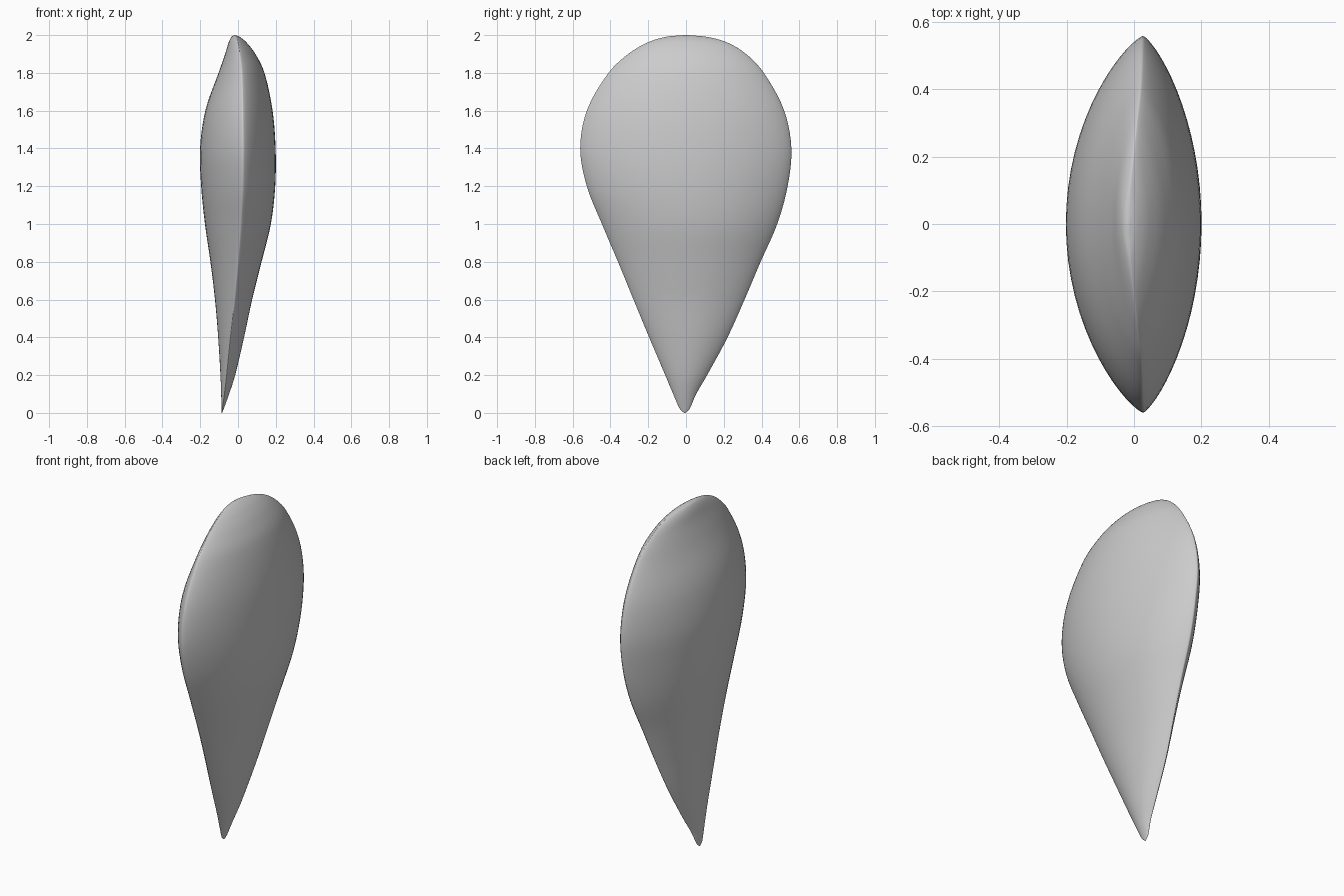
import bpy, bmesh, math

if "Cube" in bpy.data.objects:
    bpy.data.objects.remove(bpy.data.objects["Cube"])

# Sections: z, y min, y max, x min, x max, x of the rim
ROWS = [
    (0.00, -0.010, -0.004, -0.086, -0.084, -0.085),
    (0.02, -0.032, 0.018, -0.088, -0.076, -0.083),
    (0.10, -0.068, 0.054, -0.089, -0.047, -0.072),
    (0.20, -0.110, 0.112, -0.093, -0.015, -0.060),
    (0.40, -0.195, 0.220, -0.105, 0.032, -0.040),
    (0.60, -0.278, 0.310, -0.122, 0.075, -0.018),
    (0.80, -0.360, 0.395, -0.146, 0.125, 0.000),
    (1.00, -0.445, 0.483, -0.175, 0.174, 0.015),
    (1.20, -0.525, 0.538, -0.195, 0.197, 0.025),
    (1.40, -0.560, 0.558, -0.201, 0.199, 0.027),
    (1.60, -0.525, 0.520, -0.173, 0.183, 0.025),
    (1.80, -0.410, 0.412, -0.103, 0.140, 0.020),
    (1.90, -0.306, 0.318, -0.068, 0.092, 0.010),
    (1.96, -0.205, 0.220, -0.050, 0.046, 0.000),
    (1.99, -0.110, 0.115, -0.035, 0.010, -0.010),
    (2.00, -0.010, 0.010, -0.020, -0.014, -0.017),
]
SIDES, STEPS = 64, 5


def smooth_rows(rows):
    """Non-uniform Catmull-Rom interpolation through the section table."""
    t = [0.0]
    for a, b in zip(rows, rows[1:]):
        t.append(t[-1] + math.dist(a, b))
    last = len(rows) - 1

    def slope(i, k):
        a, b = max(i - 1, 0), min(i + 1, last)
        return (rows[b][k] - rows[a][k]) / (t[b] - t[a])

    out = []
    for i in range(last):
        h = t[i + 1] - t[i]
        for s in range(STEPS):
            u = s / STEPS
            out.append([
                (2*u**3 - 3*u**2 + 1) * rows[i][k] + (u**3 - 2*u**2 + u) * h * slope(i, k)
                + (3*u**2 - 2*u**3) * rows[i + 1][k] + (u**3 - u**2) * h * slope(i + 1, k)
                for k in range(6)])
    out.append(list(rows[-1]))
    return out


def section(bm, row):
    """Lens-shaped ring with narrow rounded ends."""
    z, y0, y1, x0, x1, rim = row
    ring = []
    for j in range(SIDES):
        a = 2 * math.pi * j / SIDES
        y = (y0 + y1) / 2 + (y1 - y0) / 2 * math.cos(a)
        bulge = abs(math.sin(a)) ** 1.55
        x = rim + ((x1 if math.sin(a) > 0 else x0) - rim) * bulge
        ring.append(bm.verts.new((x, y, z)))
    return ring


# Petal-shaped blade
bm = bmesh.new()
rings = [section(bm, r) for r in smooth_rows(ROWS)]
for lo, hi in zip(rings, rings[1:]):
    for j in range(SIDES):
        k = (j + 1) % SIDES
        bm.faces.new((lo[j], lo[k], hi[k], hi[j]))
bm.faces.new(rings[0])
bm.faces.new(rings[-1])
bmesh.ops.recalc_face_normals(bm, faces=bm.faces)
for f in bm.faces:
    f.smooth = True
mesh = bpy.data.meshes.new("petal")
bm.to_mesh(mesh)
bm.free()
petal = bpy.data.objects.new("petal", mesh)
bpy.context.collection.objects.link(petal)
